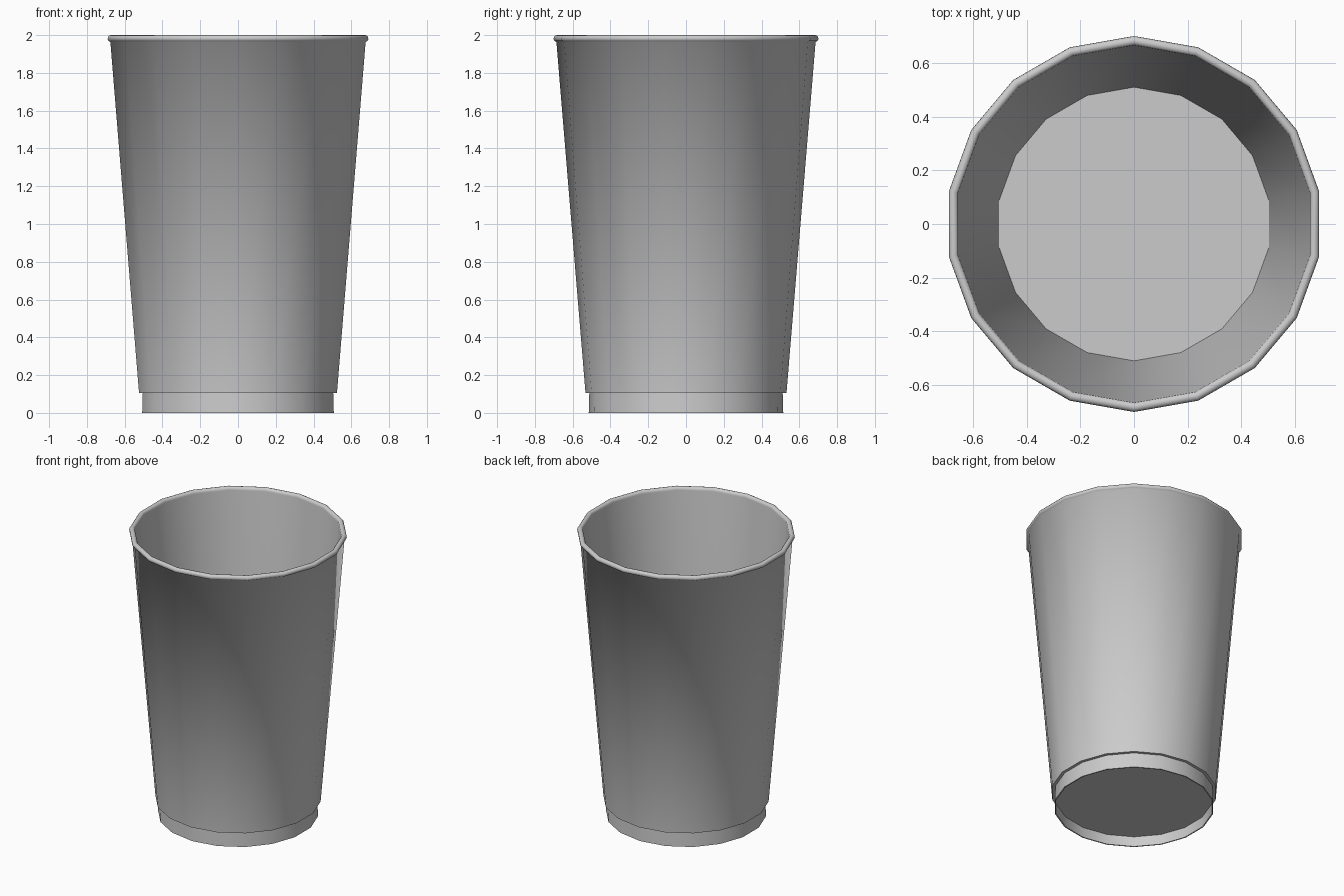
import bpy
import bmesh
import math
from mathutils import Vector

if "Cube" in bpy.data.objects:
    bpy.data.objects.remove(bpy.data.objects["Cube"], do_unlink=True)

SIDES = 18

# One plain grey for the whole cup
grey = bpy.data.materials.new("plain_grey")
grey.use_nodes = True
colour = (0.6, 0.6, 0.6, 1.0)
grey.diffuse_color = colour
grey.node_tree.nodes["Principled BSDF"].inputs["Base Color"].default_value = colour


def rolled_rim(radius, height, tube, start, end, steps):
    """Points around the rim roll, from the outer wall over the top to the inner wall."""
    points = []
    for i in range(steps + 1):
        a = math.radians(start + (end - start) * i / steps)
        points.append((radius + tube * math.cos(a), height + tube * math.sin(a)))
    return points


def lathe(name, profile):
    """Revolve an open (radius, height) profile and close both ends with discs."""
    bm = bmesh.new()
    verts = [bm.verts.new(Vector((0, -r, z))) for r, z in profile]
    edges = [bm.edges.new(pair) for pair in zip(verts, verts[1:])]
    bmesh.ops.spin(bm, geom=verts + edges, axis=(0, 0, 1), cent=(0, 0, 0),
                   angle=math.tau, steps=SIDES, use_merge=True)
    bmesh.ops.remove_doubles(bm, verts=bm.verts[:], dist=0.0005)
    bmesh.ops.holes_fill(bm, edges=[e for e in bm.edges if e.is_boundary], sides=0)
    bmesh.ops.recalc_face_normals(bm, faces=bm.faces[:])
    mesh = bpy.data.meshes.new(name)
    bm.to_mesh(mesh)
    bm.free()
    mesh.materials.append(grey)
    obj = bpy.data.objects.new(name, mesh)
    bpy.context.collection.objects.link(obj)
    return obj


# Recessed underside, foot ring, tapered wall, rolled rim, inner wall, floor
foot = [(0.505, 0.07), (0.507, 0.0), (0.515, 0.0), (0.512, 0.105)]
outer_wall = [(0.532, 0.105)]
rim = rolled_rim(0.683, 1.982, 0.018, -80, 190, 8)
floor_edge = [(0.51, 0.1)]
cup = lathe("cup", foot + outer_wall + rim + floor_edge)

# Smooth wall and rim, crisp foot step and floor edge
bpy.ops.object.select_all(action="DESELECT")
cup.select_set(True)
bpy.context.view_layer.objects.active = cup
bpy.ops.object.shade_smooth_by_angle(angle=math.radians(80))
